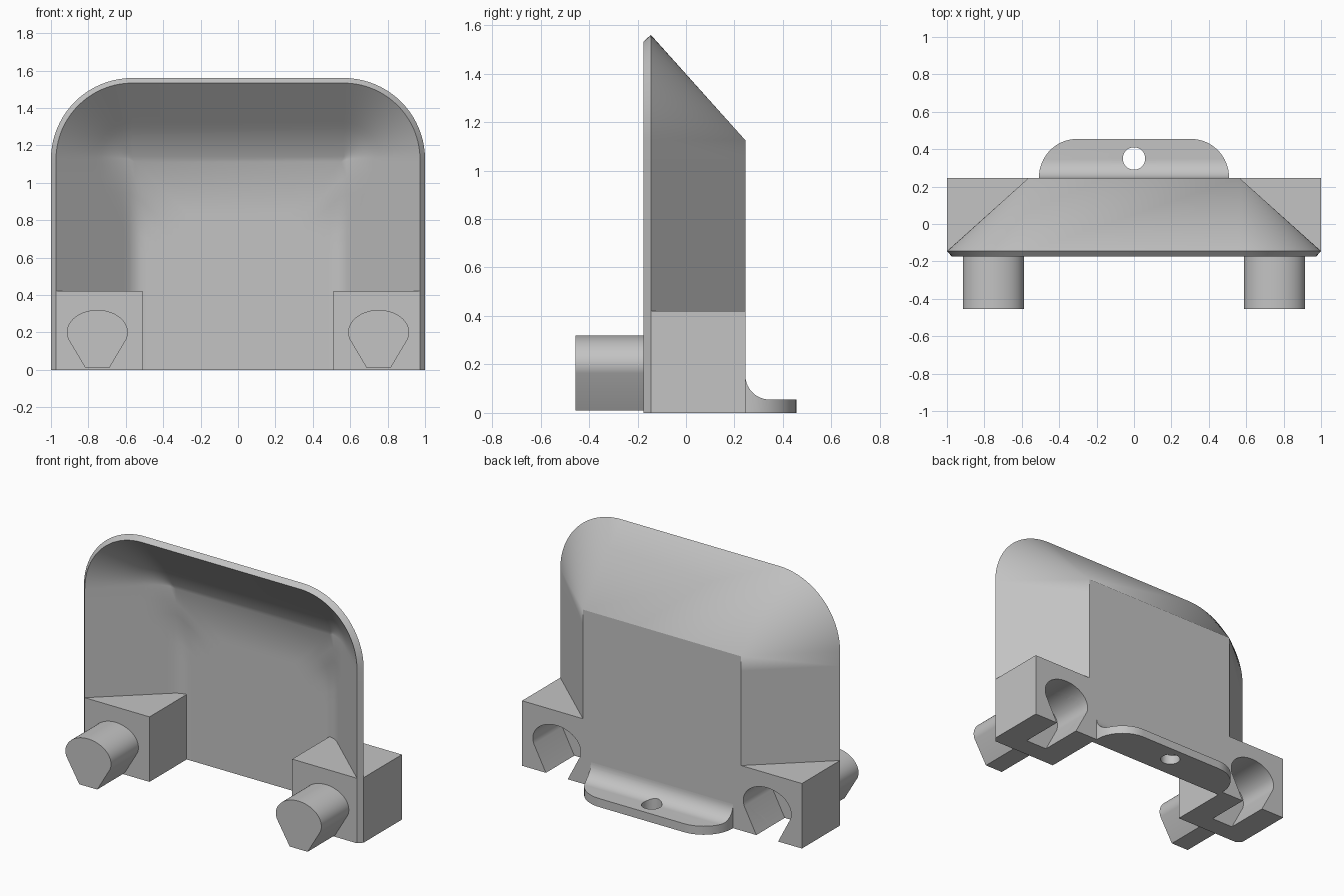
import bpy, bmesh, math
from mathutils import Vector

if "Cube" in bpy.data.objects:
    bpy.data.objects.remove(bpy.data.objects["Cube"])

grey = bpy.data.materials.new("light_grey")
grey.diffuse_color = (0.55, 0.55, 0.55, 1)
grey.use_nodes = True
grey.node_tree.nodes["Principled BSDF"].inputs["Base Color"].default_value = grey.diffuse_color


def finish(bm, name):
    bmesh.ops.remove_doubles(bm, verts=bm.verts, dist=1e-5)
    bmesh.ops.dissolve_degenerate(bm, edges=bm.edges, dist=1e-6)
    bmesh.ops.recalc_face_normals(bm, faces=bm.faces)
    me = bpy.data.meshes.new(name)
    bm.to_mesh(me)
    bm.free()
    me.materials.append(grey)
    ob = bpy.data.objects.new(name, me)
    bpy.context.collection.objects.link(ob)
    return ob


def prism(name, pts, axis, a, b):
    """Extrude a 2D outline along an axis from a to b."""
    def place(p, h):
        q = list(p)
        q.insert("xyz".index(axis), h)
        return Vector(q)
    bm = bmesh.new()
    face = bm.faces.new([bm.verts.new(place(p, a)) for p in pts])
    new = bmesh.ops.extrude_face_region(bm, geom=[face])["geom"]
    move = place((0, 0), b - a)
    bmesh.ops.translate(bm, vec=move, verts=[v for v in new if isinstance(v, bmesh.types.BMVert)])
    return finish(bm, name)


def activate(ob):
    bpy.ops.object.select_all(action='DESELECT')
    ob.select_set(True)
    bpy.context.view_layer.objects.active = ob


def boolean(ob, tool, op='DIFFERENCE'):
    m = ob.modifiers.new("cut", 'BOOLEAN')
    m.object, m.operation, m.solver = tool, op, 'EXACT'
    activate(ob)
    bpy.ops.object.modifier_apply(modifier=m.name)


def arc(cx, cy, rx, ry, a0, a1, n):
    return [(cx + rx * math.cos(math.radians(a0 + (a1 - a0) * i / n)),
             cy + ry * math.sin(math.radians(a0 + (a1 - a0) * i / n))) for i in range(n + 1)]


# --- Hood shell: lofted arches, rounded outside rim, filleted interior ---
W, H, RAD = 1.0, 1.56, 0.435
FRONT, RIM, BACK, INNER = -0.175, -0.145, 0.245, 0.205
LIP = 0.027
SLOPE = (BACK - RIM) / RAD
TURN = math.atan(SLOPE)


def inner_depth(d, r):
    """Sloping wall blended into the back wall with a fillet of radius r."""
    d0 = LIP + (INNER - FRONT) / SLOPE
    t = r * math.tan(TURN / 2)
    if d >= d0 + t:
        return INNER
    if d <= d0 - t * math.cos(TURN):
        return FRONT + (d - LIP) * SLOPE
    return INNER - r + math.sqrt(max(0, r * r - (d - d0 - t) ** 2))


def arch(d, y=None):
    """Arch inset by d; the interior fillet tightens down the sides."""
    r = max(RAD - d, 0)
    x, top = W - d, H - d
    zc = top - r
    half = []
    for i in range(13):
        z = zc * (1 - (1 - i / 12) ** 1.0)
        s = min(1, (zc - z) / 0.35)
        s = s * s * (3 - 2 * s)
        half.append((x, z, 0.7 - 0.58 * s))
    half += [(px, pz, 0.7) for px, pz in arc(x - r, zc, r, r, 0, 90, 20)[1:]]
    full = half + [(-px, pz, f) for px, pz, f in reversed(half)]
    return [Vector((px, inner_depth(d, f) if y is None else y, pz)) for px, pz, f in full]


loops = [arch(RAD, BACK), arch(0, RIM), arch(LIP, FRONT)]
loops += [arch(LIP + (0.75 - LIP) * i / 24) for i in range(1, 25)]
bm = bmesh.new()
rings = [[bm.verts.new(p) for p in lp] for lp in loops]
for a, b in zip(rings, rings[1:]):
    for i in range(len(a) - 1):
        bm.faces.new((a[i], a[i + 1], b[i + 1], b[i]))
bm.faces.new(rings[0])
bm.faces.new(rings[-1])
bm.faces.new([r[0] for r in rings] + [r[-1] for r in reversed(rings)])
shell = finish(bm, "hood_shell")


# --- Corner blocks with a front peg and a matching rear socket ---
def key_outline(cx, k, bottom):
    """Rounded top tapering to a narrow foot."""
    pts = arc(cx, 0.2, 0.163 * k, 0.12 * k, -17, 197, 32)
    foot = 0.064 * k
    return pts + [(cx - foot, bottom), (cx + foot, bottom)]


parts = [shell]
for side, label in ((-1, "left"), (1, "right")):
    plan = [(0.51, FRONT), (W - LIP, FRONT), (W, RIM), (W, BACK), (0.51, BACK)]
    block = prism(label + "_block", [(side * x, y) for x, y in plan], "z", 0, 0.42)
    socket = prism("socket_cutter", key_outline(side * 0.752, 1.05, -0.02), "y", -0.045, 0.3)
    boolean(block, socket)
    boolean(shell, socket)
    bpy.data.objects.remove(socket)
    peg = prism(label + "_peg", key_outline(side * 0.752, 1, 0.01), "y", -0.455, FRONT + 0.005)
    parts += [block, peg]

# --- Rear mounting tab with a concave fillet and a screw hole ---
section = [(0.22, 0), (0.47, 0), (0.47, 0.055)]
section += arc(0.345, 0.155, 0.1, 0.1, 270, 180, 14) + [(0.22, 0.155)]
tab = prism("mounting_tab", section, "x", -0.6, 0.6)
outline = [(-0.508, 0.23), (0.508, 0.23)] + arc(0.303, 0.25, 0.205, 0.205, 0, 90, 16)
outline += arc(-0.303, 0.25, 0.205, 0.205, 90, 180, 16)
trim = prism("tab_trim", outline, "z", -0.1, 0.3)
boolean(tab, trim, 'INTERSECT')
hole = prism("hole_cutter", arc(0, 0.35, 0.06, 0.06, 0, 348.75, 31), "z", -0.1, 0.3)
boolean(tab, hole)
for helper in (trim, hole):
    bpy.data.objects.remove(helper)
parts.append(tab)

for ob in parts:
    activate(ob)
    bpy.ops.object.shade_smooth_by_angle(angle=math.radians(28))
